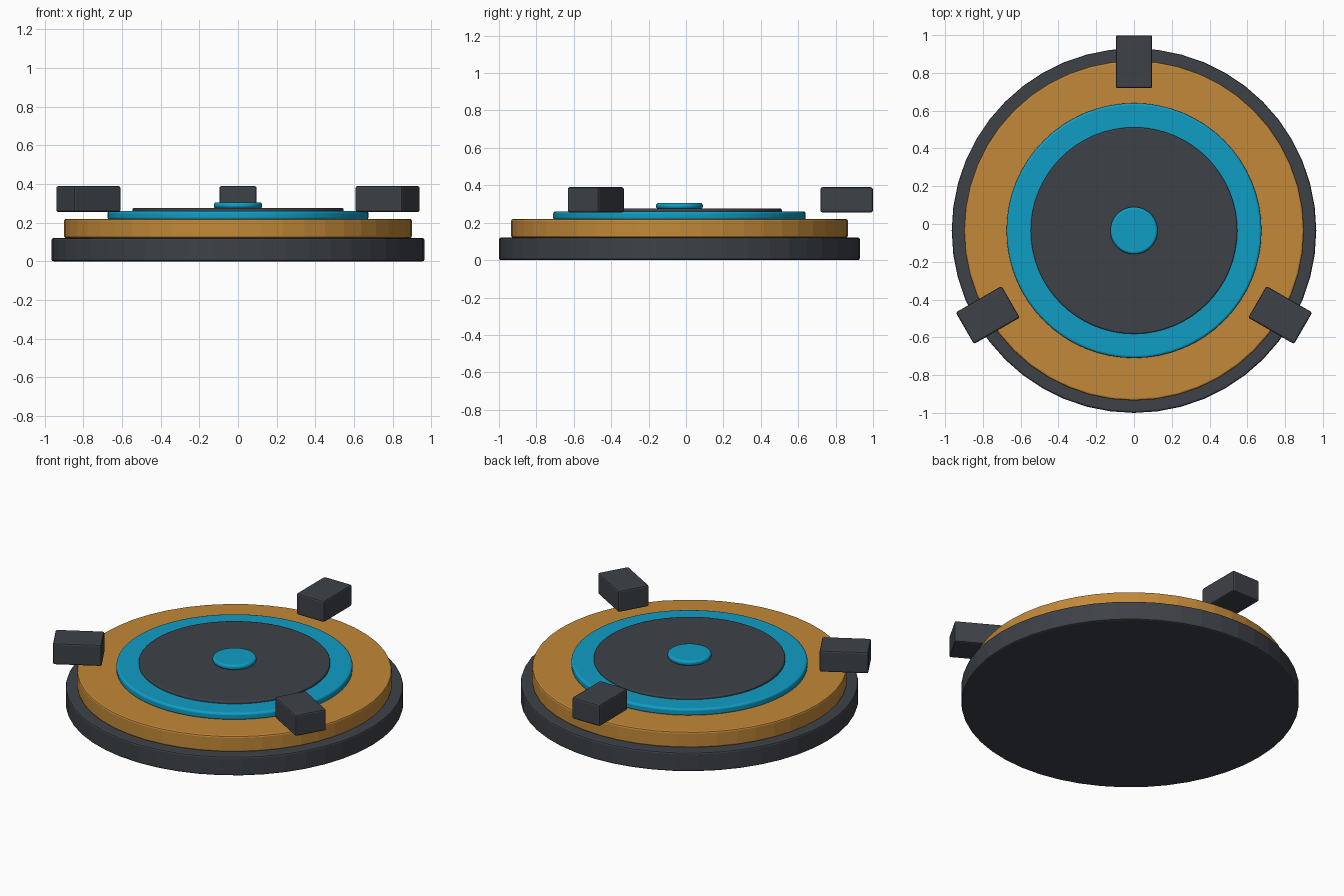
import bpy
from math import radians, cos, sin

if "Cube" in bpy.data.objects:
    bpy.data.objects.remove(bpy.data.objects["Cube"])

CY = -0.035  # the disc axis sits slightly forward of the origin


def material(name, rgb):
    m = bpy.data.materials.new(name)
    m.diffuse_color = (*rgb, 1)
    m.use_nodes = True
    m.node_tree.nodes["Principled BSDF"].inputs["Base Color"].default_value = m.diffuse_color
    return m


DARK = material("dark_grey", (0.047, 0.053, 0.063))
ORANGE = material("orange", (0.54, 0.25, 0.04))
CYAN = material("cyan", (0.005, 0.34, 0.56))


def finish(obj, name, mat, bevel, segments=2, smooth=False):
    obj.name = name
    obj.data.materials.append(mat)
    mod = obj.modifiers.new("bevel", 'BEVEL')
    mod.width = bevel
    mod.segments = segments
    mod.limit_method = 'ANGLE'
    mod.angle_limit = radians(30)
    if smooth:
        bpy.ops.object.shade_smooth_by_angle(angle=radians(35))


def disc(name, radius, z0, z1, mat, sides, bevel, smooth=False):
    bpy.ops.mesh.primitive_cylinder_add(
        vertices=sides, radius=radius, depth=z1 - z0,
        location=(0, CY, (z0 + z1) / 2))
    finish(bpy.context.object, name, mat, bevel, 3 if smooth else 2, smooth)


# Stacked discs
disc("base_plate", 0.965, 0.0, 0.12, DARK, 48, 0.01)
disc("outer_deck", 0.90, 0.12, 0.22, ORANGE, 48, 0.01)
disc("glow_ring", 0.675, 0.215, 0.26, CYAN, 64, 0.012, True)
disc("centre_plate", 0.547, 0.25, 0.275, DARK, 64, 0.007, True)
disc("centre_button", 0.125, 0.274, 0.305, CYAN, 48, 0.012, True)

# Three blocks spaced around the rim
for i, angle in enumerate((90, 210, 330)):
    a = radians(angle)
    bpy.ops.mesh.primitive_cube_add(
        size=1, location=(0.894 * cos(a), CY + 0.894 * sin(a), 0.322),
        rotation=(0, 0, a))
    block = bpy.context.object
    block.scale = (0.28, 0.193, 0.135)
    bpy.ops.object.transform_apply(location=False, rotation=False, scale=True)
    finish(block, f"rim_block_{i + 1}", DARK, 0.01)
